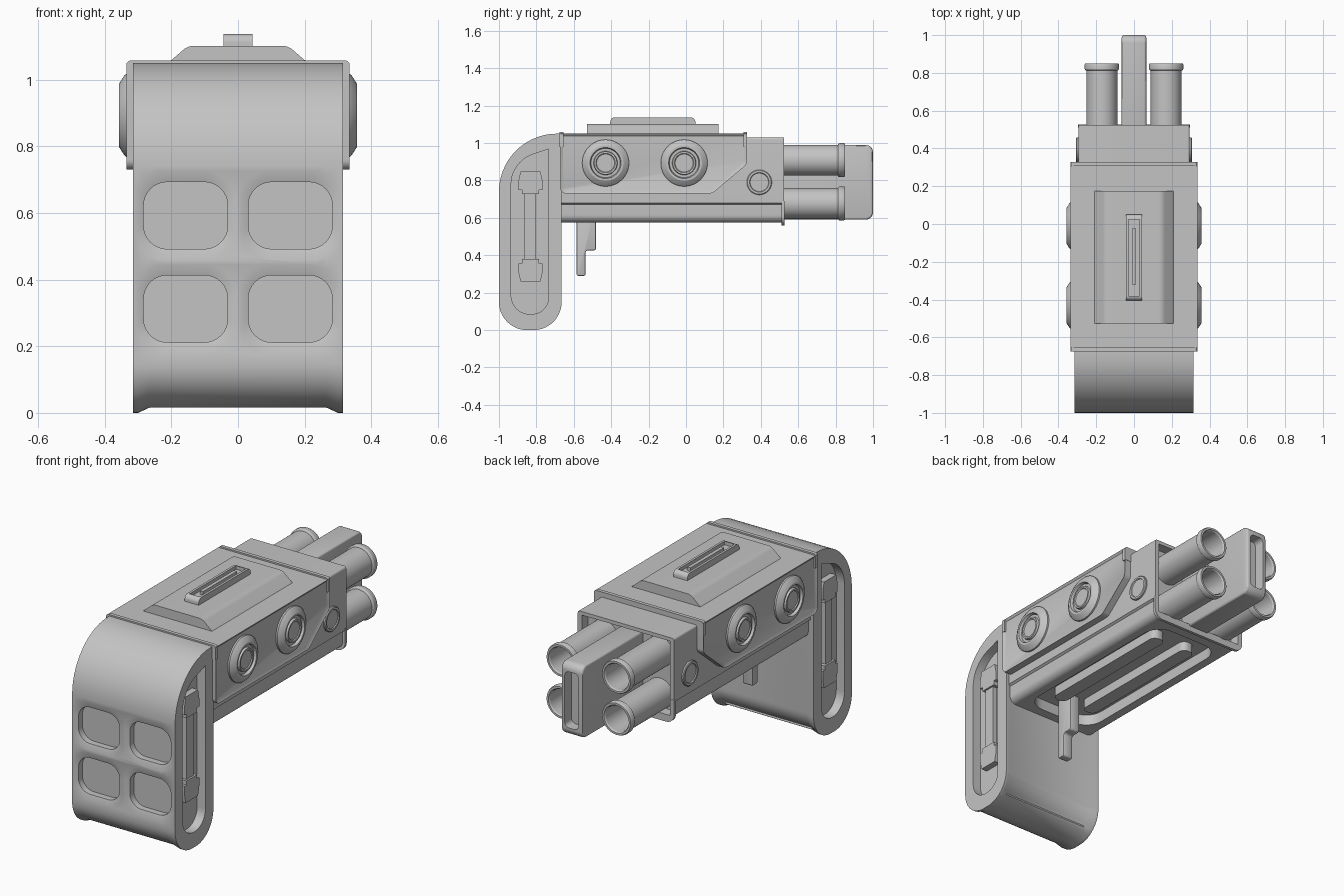
import bpy, bmesh, math
from mathutils import Vector

if "Cube" in bpy.data.objects:
    bpy.data.objects.remove(bpy.data.objects["Cube"])

GREY = bpy.data.materials.new("plain_grey")
GREY.diffuse_color = (0.55, 0.55, 0.55, 1)
GREY.use_nodes = True
GREY.node_tree.nodes["Principled BSDF"].inputs["Base Color"].default_value = GREY.diffuse_color


def finish(name, bm):
    bmesh.ops.remove_doubles(bm, verts=bm.verts, dist=1e-5)
    bmesh.ops.recalc_face_normals(bm, faces=bm.faces)
    me = bpy.data.meshes.new(name)
    bm.to_mesh(me)
    bm.free()
    ob = bpy.data.objects.new(name, me)
    bpy.context.collection.objects.link(ob)
    me.materials.append(GREY)
    return ob


def loft(name, rings):
    """Closed solid through rings of equal point count."""
    bm = bmesh.new()
    vs = [[bm.verts.new(p) for p in r] for r in rings]
    n = len(vs[0])
    for a, b in zip(vs, vs[1:]):
        for i in range(n):
            j = (i + 1) % n
            bm.faces.new((a[i], a[j], b[j], b[i]))
    bm.faces.new(vs[0])
    bm.faces.new(vs[-1])
    return finish(name, bm)


def place(pts, axis, d):
    """2D points to 3D: axis x -> (y,z), y -> (x,z), z -> (x,y)."""
    f = {"x": lambda a, b: (d, a, b), "y": lambda a, b: (a, d, b), "z": lambda a, b: (a, b, d)}[axis]
    return [f(a, b) for a, b in pts]


def prism(name, pts, axis, d0, d1):
    return loft(name, [place(pts, axis, d0), place(pts, axis, d1)])


def rounded(corners, n=8):
    """Polygon from (a, b, radius) corners, with rounded corners."""
    out = []
    for i, (a, b, r) in enumerate(corners):
        c = Vector((a, b))
        if r == 0:
            out.append(tuple(c))
            continue
        p = Vector(corners[i - 1][:2]) - c
        q = Vector(corners[(i + 1) % len(corners)][:2]) - c
        p.normalize()
        q.normalize()
        half = p.angle(q) / 2
        t = r / math.tan(half)
        mid = c + (p + q).normalized() * (r / math.sin(half))
        u, v = c + p * t - mid, c + q * t - mid
        w = math.pi - 2 * half
        for k in range(n + 1):
            s = k / n
            out.append(tuple(mid + (u * math.sin((1 - s) * w) + v * math.sin(s * w)) / math.sin(w)))
    return out


def rrect(a0, a1, b0, b1, r):
    return rounded([(a0, b0, r), (a1, b0, r), (a1, b1, r), (a0, b1, r)])


def box(name, x, y, z):
    return prism(name, [(x[0], y[0]), (x[1], y[0]), (x[1], y[1]), (x[0], y[1])], "z", z[0], z[1])


def lathe(name, prof, centre, axis, n=48):
    """Spin (radius, height) profile; height runs along the axis."""
    bm = bmesh.new()
    rings = []
    for r, h in prof:
        ring = []
        for k in range(n):
            t = 2 * math.pi * k / n
            a, b = r * math.cos(t), r * math.sin(t)
            ring.append(bm.verts.new(Vector(centre) + Vector((h, a, b) if axis == "x" else (a, h, b))))
        rings.append(ring)
    for p, q in zip(rings, rings[1:]):
        for i in range(n):
            j = (i + 1) % n
            bm.faces.new((p[i], p[j], q[j], q[i]))
    bm.faces.new(rings[0])
    bm.faces.new(rings[-1])
    return finish(name, bm)


def modify(ob, kind, **kw):
    m = ob.modifiers.new(kind, kind)
    for k, v in kw.items():
        setattr(m, k, v)
    bpy.context.view_layer.objects.active = ob
    bpy.ops.object.modifier_apply(modifier=m.name)
    return ob


def cut(ob, *cutters):
    for c in cutters:
        modify(ob, "BOOLEAN", operation="DIFFERENCE", solver="EXACT", object=c)
        bpy.data.objects.remove(c)
    return ob


def mirror(ob):
    return modify(ob, "MIRROR", use_axis=(True, False, False), use_mirror_merge=False)


# Stock: side profile lofted across x, slightly waisted between the flanges
stock = rounded([(-1, 0, 0.15), (-0.665, 0, 0.15), (-0.665, 1.05, 0), (-1, 1.05, 0.31)], 14)


def waist(p):
    y, z = p
    return (y - 0.015 if y > -0.72 and z < 0.6 else y, z + 0.016 * max(0, 1 - z / 0.14))


inner = [waist(p) for p in stock]
grip = loft("stock", [place(p, "x", x) for p, x in
                      ((stock, -0.315), (stock, -0.3), (inner, -0.265), (inner, 0.265), (stock, 0.3), (stock, 0.315))])
# Side recesses of the stock
side = rounded([(-0.935, 0.085, 0.1), (-0.735, 0.085, 0.09), (-0.735, 0.968, 0), (-0.935, 0.90, 0.17)], 10)
for s in (-1, 1):
    cut(grip, prism("cutter", side, "x", s * 0.265, s * 0.4))
# Four recessed pads on the front
for s in (-1, 1):
    for z0 in (0.18, 0.46):
        xa, xb = sorted((s * 0.008, s * 0.306))
        outer = rrect(xa, xb, z0, z0 + 0.265, 0.085)
        small = rrect(xa + 0.023, xb - 0.023, z0 + 0.032, z0 + 0.233, 0.07)
        cut(grip, loft("cutter", [place(outer, "y", -1.02), place(outer, "y", -1.0),
                                  place(small, "y", -0.99), place(small, "y", -0.955)]))

# Strap bar in each side recess
mirror(prism("strap_bar", [(-0.864, 0.35), (-0.805, 0.35), (-0.805, 0.76), (-0.864, 0.76)], "x", 0.255, 0.29))
for name, z, d in (("upper_strap_mount", 0.847, -1), ("lower_strap_mount", 0.26, 1)):
    pts = [(-0.885, z), (-0.778, z), (-0.767, z + d * 0.05), (-0.767, z + d * 0.097), (-0.785, z + d * 0.097),
           (-0.785, z + d * 0.12), (-0.878, z + d * 0.12), (-0.878, z + d * 0.097), (-0.896, z + d * 0.097),
           (-0.896, z + d * 0.05)]
    mirror(prism(name, pts, "x", 0.255, 0.3))

# Receiver with stepped lower half, open front and belly slot
section = rounded([(-0.295, 1.03, 0.012), (-0.295, 0.68, 0), (-0.283, 0.672, 0), (-0.283, 0.575, 0.04),
                   (0.283, 0.575, 0.04), (0.283, 0.672, 0), (0.295, 0.68, 0), (0.295, 1.03, 0.012)])
body = prism("receiver", section, "y", -0.68, 0.525)
cut(body, box("cutter", (-0.27, 0.27), (0.47, 0.6), (0.6, 1.01)),
    prism("cutter", rrect(-0.21, 0.21, -0.62, 0.44, 0.1), "z", 0.5, 0.635))
lip = prism("front_lip", rounded([(-0.297, 0.69, 0), (-0.297, 0.56, 0.05), (0.297, 0.56, 0.05), (0.297, 0.69, 0)]),
            "y", 0.511, 0.527)
cut(lip, box("cutter", (-0.27, 0.27), (0.4, 0.6), (0.6, 1.0)))
mirror(prism("belly_rail", rrect(0.06, 0.14, -0.5, 0.33, 0.035), "z", 0.582, 0.65))

# Trigger lever
lever = rounded([(-0.585, 0.65, 0), (-0.585, 0.29, 0.01), (-0.537, 0.29, 0.01), (-0.537, 0.425, 0.012),
                 (-0.482, 0.425, 0.012), (-0.482, 0.65, 0)], 4)
modify(prism("trigger_lever", lever, "x", -0.03, 0.03), "BEVEL", width=0.006, segments=2)

# Shroud over the receiver, with recessed side panels
outline = rounded([(-0.672, 1.05, 0), (-0.672, 0.73, 0.03), (0.14, 0.73, 0.05), (0.325, 0.885, 0.04), (0.325, 1.05, 0)])
shroud = prism("shroud", outline, "x", -0.335, 0.335)
bm = bmesh.new()
bm.from_mesh(shroud.data)
sides = [f for f in bm.faces if abs(f.normal.x) > 0.9]
bmesh.ops.inset_individual(bm, faces=sides, thickness=0.017)
for f in sides:
    for v in f.verts:
        v.co.x -= math.copysign(0.009, v.co.x)
bm.to_mesh(shroud.data)
bm.free()
for name, y in (("rear_shroud_band", -0.675), ("front_shroud_band", 0.307)):
    band = rounded([(-0.335, 0.98, 0), (0.335, 0.98, 0), (0.335, 1.058, 0.015), (-0.335, 1.058, 0.015)])
    prism(name, band, "y", y, y + 0.02)

# Side dials and the small pivot cap
for name, y in (("rear_dial", -0.43), ("front_dial", -0.01)):
    mirror(lathe(name, [(0.125, 0.30), (0.125, 0.335), (0.119, 0.342), (0.095, 0.357), (0.083, 0.357), (0.078, 0.342),
                        (0.064, 0.342), (0.061, 0.355), (0.052, 0.355), (0.048, 0.35)], (0, y, 0.893), "x"))
mirror(lathe("pivot_cap", [(0.067, 0.28), (0.067, 0.303), (0.063, 0.307), (0.052, 0.307), (0.049, 0.302)],
             (0, 0.392, 0.79), "x"))

# Top plate and sight rail
plate = rounded([(-0.222, 1.04, 0), (-0.15, 1.102, 0.05), (0.15, 1.102, 0.05), (0.222, 1.04, 0)])
prism("top_plate", plate, "y", -0.528, 0.175)
rail = prism("sight_rail", rounded([(-0.405, 1.09, 0), (0.05, 1.09, 0), (0.05, 1.137, 0.025), (-0.405, 1.137, 0.025)]),
             "x", -0.043, 0.043)
cut(rail, box("cutter", (-0.03, 0.03), (-0.38, 0.025), (1.118, 1.2)))
box("sight_rib", (-0.01, 0.01), (-0.32, -0.025), (1.11, 1.136))

# Four hollow barrels with collars
for name, z in (("upper_barrel", 0.908), ("lower_barrel", 0.677)):
    mirror(lathe(name, [(0.082, 0.42), (0.082, 0.812), (0.088, 0.815), (0.091, 0.82), (0.091, 0.843), (0.087, 0.851),
                        (0.076, 0.851), (0.071, 0.843), (0.071, 0.54)], (0.17, 0, z), "y"))

# Central blade with a recessed muzzle
blade = prism("central_blade", rounded([(0.42, 0.59, 0), (1, 0.59, 0.04), (1, 0.99, 0.04), (0.42, 0.99, 0)]),
              "x", -0.065, 0.065)
modify(blade, "BEVEL", width=0.012, segments=3, limit_method="ANGLE", angle_limit=math.radians(60))
cut(blade, prism("cutter", rrect(-0.042, 0.042, 0.635, 0.945, 0.025), "y", 0.94, 1.1))

# Smooth shading with sharp edges kept
for ob in bpy.context.scene.objects:
    bpy.ops.object.select_all(action="DESELECT")
    ob.select_set(True)
    bpy.context.view_layer.objects.active = ob
    bpy.ops.object.shade_smooth_by_angle(angle=math.radians(30))
